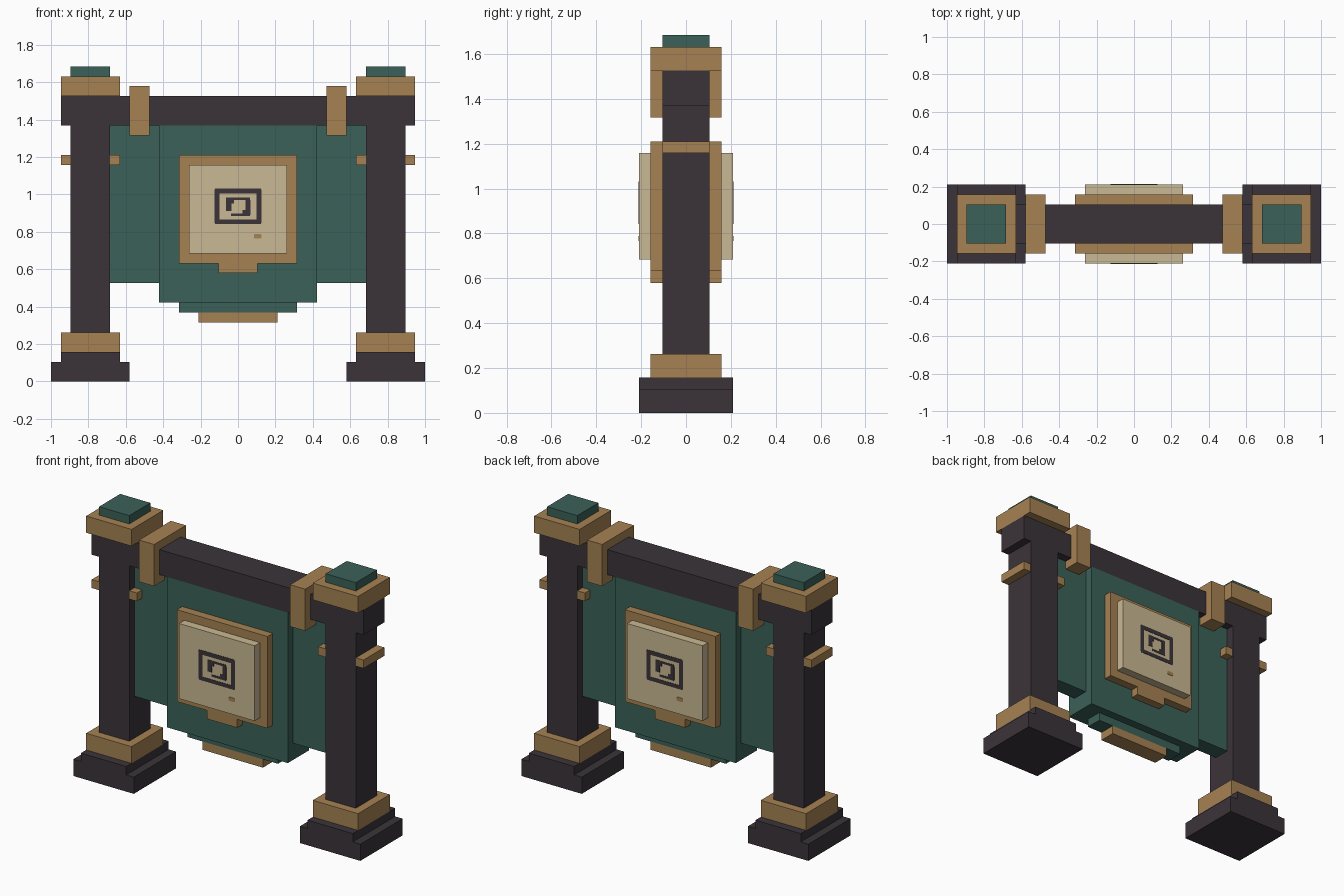
import bpy
import bmesh
from mathutils import Matrix, Vector

if "Cube" in bpy.data.objects:
    bpy.data.objects.remove(bpy.data.objects["Cube"])

U = 1 / 19  # block size that the whole gate is laid out on


def material(name, hex_code):
    def linear(c):
        return c / 12.92 if c <= 0.04045 else ((c + 0.055) / 1.055) ** 2.4
    rgb = [linear(int(hex_code[i:i + 2], 16) / 255) for i in (0, 2, 4)]
    mat = bpy.data.materials.new(name)
    mat.use_nodes = True
    mat.diffuse_color = (*rgb, 1)
    mat.node_tree.nodes["Principled BSDF"].inputs["Base Color"].default_value = (*rgb, 1)
    return mat


dark = material("dark_wood", "3B343A")
green = material("green_cloth", "3B6158")
gold = material("aged_gold", "A68253")
cream = material("cream_paper", "CAB993")


def boxes(name, mat, spans):
    """One object from boxes given as (x0, x1, y0, y1, z0, z1) in blocks."""
    bm = bmesh.new()
    for x0, x1, y0, y1, z0, z1 in spans:
        size = Vector((x1 - x0, y1 - y0, z1 - z0)) * U
        centre = Vector((x0 + x1, y0 + y1, z0 + z1)) * U / 2
        bmesh.ops.create_cube(bm, size=1, matrix=Matrix.Translation(centre) @ Matrix.Diagonal((*size, 1)))
    mesh = bpy.data.meshes.new(name)
    bm.to_mesh(mesh)
    bm.free()
    mesh.materials.append(mat)
    obj = bpy.data.objects.new(name, mesh)
    bpy.context.collection.objects.link(obj)
    return obj


def centred(name, mat, half_x, half_y, z0, z1):
    return boxes(name, mat, [(-half_x, half_x, -half_y, half_y, z0, z1)])


def pair(name, mat, x0, x1, half_y, z0, z1):
    boxes("left_" + name, mat, [(x0, x1, -half_y, half_y, z0, z1)])
    boxes("right_" + name, mat, [(-x1, -x0, -half_y, half_y, z0, z1)])


# Posts with stepped feet, collars and caps
pair("foot", dark, 11, 19, 4, 0, 2)
pair("foot_step", dark, 12, 18, 4, 2, 3)
pair("foot_collar", gold, 12, 18, 3, 3, 5)
pair("post", dark, 13, 17, 2, 5, 26)
pair("post_band", gold, 12, 18, 1.98, 22, 23)
pair("post_cap", gold, 12, 18, 3, 29, 31)
pair("post_finial", green, 13, 17, 2, 31, 32)

# Crossbeam and its clamps
centred("crossbeam", dark, 18, 2, 26, 29)
pair("beam_clamp", gold, 9, 11, 3, 25, 30)

# Hanging panel with side wings and stepped lower trim
centred("panel", green, 8, 2, 8, 26)
pair("panel_wing", green, 8, 13, 1, 10, 26)
centred("panel_hem", green, 6, 1, 7, 8)
centred("panel_hem_trim", gold, 4, 1, 6, 7)

# Framed plaque running through the panel
centred("plaque_frame", gold, 6, 3, 12, 23)
centred("plaque_tab", gold, 2, 3, 11, 12)
centred("plaque", cream, 5, 4, 13, 22)

# Painted square spiral, as (x0, x1, z0, z1) strokes
STROKES = [
    (-2.35, 2.35, 19.1, 19.6), (-2.35, 2.35, 16, 16.45),
    (-2.4, -1.9, 16.1, 19.5), (1.9, 2.4, 16.1, 19.5),
    (-1.2, 1.2, 18.45, 18.7), (-1.2, -0.65, 17.3, 18.45),
    (0.75, 1.25, 16.9, 18.45), (-0.7, 1.2, 16.8, 17.05),
    (-0.65, -0.4, 18.1, 18.45), (0.45, 0.75, 17.05, 17.4),
]
SEAL = [(1.6, 2.4, 14.6, 14.95), (1.7, 2.3, 14.55, 14.6), (1.7, 2.3, 14.95, 15)]


def painted(name, mat, strokes):
    # The back carries the same drawing, turned half round
    boxes("front_" + name, mat, [(a, b, -4.04, -4, c, d) for a, b, c, d in strokes])
    boxes("back_" + name, mat, [(-b, -a, 4, 4.04, c, d) for a, b, c, d in strokes])


painted("spiral", dark, STROKES)
painted("seal_mark", gold, SEAL)
